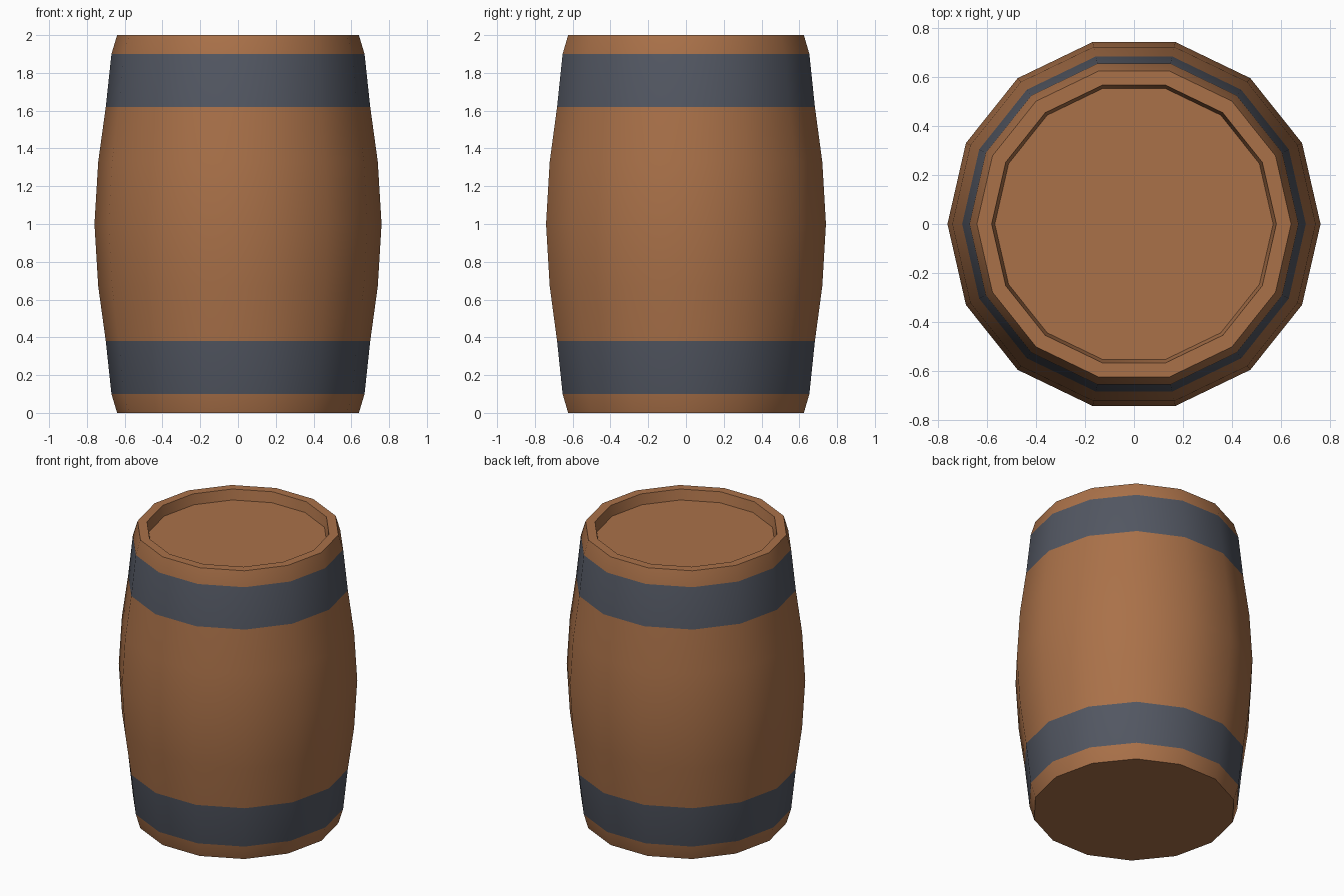
import bpy, bmesh, math

if "Cube" in bpy.data.objects:
    bpy.data.objects.remove(bpy.data.objects["Cube"])

SIDES = 14


def material(name, color):
    m = bpy.data.materials.new(name)
    m.diffuse_color = (*color, 1)
    m.use_nodes = True
    m.node_tree.nodes["Principled BSDF"].inputs["Base Color"].default_value = m.diffuse_color
    return m


wood = material("brown wood", (0.40, 0.165, 0.066))
iron = material("dark iron", (0.085, 0.095, 0.122))

# Barrel profile (radius, height): bulging staves, rim, recessed lid
profile = [(0.64, 0.0), (0.67, 0.10), (0.70, 0.38), (0.74, 0.67), (0.76, 1.0),
           (0.74, 1.33), (0.70, 1.62), (0.67, 1.90), (0.64, 2.0),
           (0.58, 2.0), (0.567, 1.93)]

bm = bmesh.new()
rings = []
for r, z in profile:
    rings.append([bm.verts.new((r * math.cos(2 * math.pi * i / SIDES),
                                r * math.sin(2 * math.pi * i / SIDES), z))
                  for i in range(SIDES)])

# Walls, with the two hoop rows coloured as iron
for k, (a, b) in enumerate(zip(rings, rings[1:])):
    for i in range(SIDES):
        j = (i + 1) % SIDES
        f = bm.faces.new((a[i], a[j], b[j], b[i]))
        f.material_index = 1 if k in (1, 6) else 0

# Bottom and lid
bm.faces.new(rings[0][::-1])
bm.faces.new(rings[-1])

mesh = bpy.data.meshes.new("barrel")
bm.to_mesh(mesh)
bm.free()
mesh.materials.append(wood)
mesh.materials.append(iron)
barrel = bpy.data.objects.new("barrel", mesh)
bpy.context.collection.objects.link(barrel)

# Smooth sides, sharp rim edges
bpy.context.view_layer.objects.active = barrel
barrel.select_set(True)
bpy.ops.object.shade_smooth_by_angle(angle=math.radians(40))
